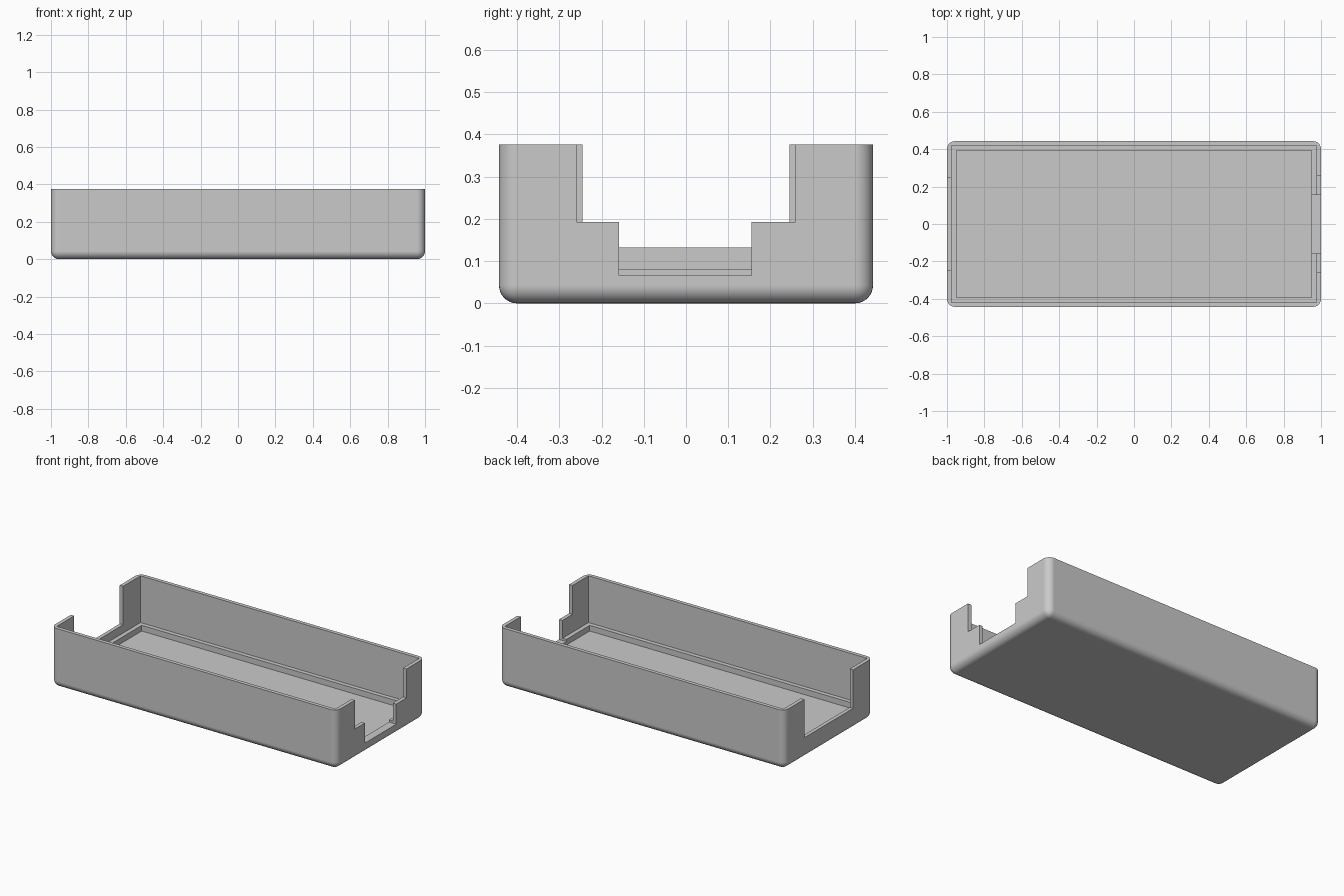
import bpy
import bmesh
import math
from mathutils import Vector

default = bpy.data.objects.get("Cube")
if default:
    bpy.data.objects.remove(default, do_unlink=True)

HALF_X, HALF_Y, HEIGHT = 1.0, 0.443, 0.376
FLOOR, SLOT, LEDGE, SILL, STEP = 0.044, 0.066, 0.08, 0.1325, 0.193
WALL, RIM = 0.024, 0.051   # wall thickness, wall plus inner ledge
FILLET = 0.043

plastic = bpy.data.materials.new("grey plastic")
plastic.use_nodes = True
grey = (0.59, 0.59, 0.59, 1)
plastic.diffuse_color = grey
plastic.node_tree.nodes["Principled BSDF"].inputs["Base Color"].default_value = grey


def box(name, low, high, rounded=False):
    """Box between two corners, optionally rounded on all but its top edges."""
    low, high = Vector(low), Vector(high)
    bm = bmesh.new()
    bmesh.ops.create_cube(bm, size=1)
    for v in bm.verts:
        v.co = Vector((v.co[i] + 0.5) * (high[i] - low[i]) + low[i] for i in range(3))
    if rounded:
        edges = [e for e in bm.edges if min(v.co.z for v in e.verts) < high.z - 0.001]
        bmesh.ops.bevel(bm, geom=edges, offset=FILLET, segments=8,
                        profile=0.5, affect='EDGES', clamp_overlap=True)
    mesh = bpy.data.meshes.new(name)
    bm.to_mesh(mesh)
    bm.free()
    mesh.materials.append(plastic)
    obj = bpy.data.objects.new(name, mesh)
    bpy.context.collection.objects.link(obj)
    return obj


def cut(target, name, low, high):
    """Subtract a box from the target."""
    cutter = box(name, low, high)
    cutter.hide_render = True
    mod = target.modifiers.new(name, 'BOOLEAN')
    mod.operation = 'DIFFERENCE'
    mod.solver = 'EXACT'
    mod.object = cutter
    bpy.ops.object.modifier_apply(modifier=mod.name)
    bpy.data.objects.remove(cutter, do_unlink=True)


# Outer shell of the tray
tray = box("case_tray", (-HALF_X, -HALF_Y, 0), (HALF_X, HALF_Y, HEIGHT), rounded=True)
bpy.context.view_layer.objects.active = tray
tray.select_set(True)

# Main cavity down to the ledge, then the recessed floor
for name, inset, z in (("cavity", WALL, LEDGE), ("floor_recess", RIM, FLOOR)):
    x, y = HALF_X - inset, HALF_Y - inset
    cut(tray, name, (-x, -y, z), (x, y, 1))

# Wide opening in one end, leaving a low sill above the ledge
cut(tray, "end_opening", (-1.2, -0.245, SILL), (-0.96, 0.245, 1))

# Stepped opening in the other end
cut(tray, "upper_notch", (0.96, -0.259, STEP), (1.2, 0.259, 1))
cut(tray, "lower_notch", (HALF_X - RIM, -0.159, SLOT), (1.2, 0.155, 1))

# Smooth fillets with crisp cut edges
bpy.ops.object.shade_smooth_by_angle(angle=math.radians(30))
normals = tray.modifiers.new("even_normals", 'WEIGHTED_NORMAL')
normals.keep_sharp = True
